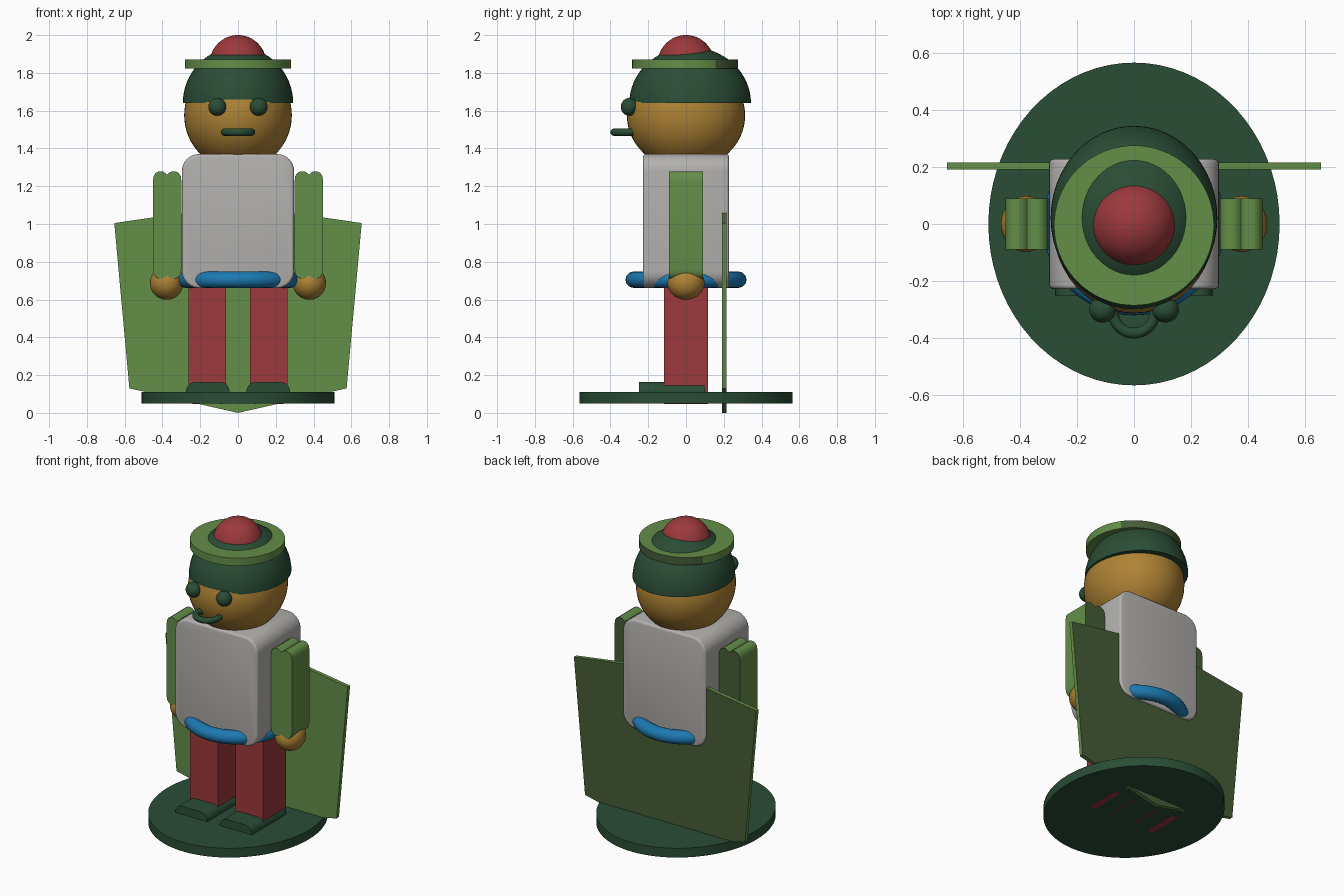
import bpy, bmesh, math
from mathutils import Matrix

if "Cube" in bpy.data.objects:
    bpy.data.objects.remove(bpy.data.objects["Cube"], do_unlink=True)


def material(name, r, g, b):
    """Make a flat colour from 0-255 display values."""
    lin = [((c / 255 + 0.055) / 1.055) ** 2.4 for c in (r, g, b)] + [1]
    m = bpy.data.materials.new(name)
    m.use_nodes = True
    m.diffuse_color = lin
    m.node_tree.nodes["Principled BSDF"].inputs["Base Color"].default_value = lin
    return m


DARK = material("dark green", 42, 77, 53)
LIGHT = material("leaf green", 99, 142, 72)
OLIVE = material("dark olive", 69, 92, 54)
RED = material("red", 156, 57, 60)
SKIN = material("ochre", 174, 130, 52)
GREY = material("light grey", 179, 177, 174)
BLUE = material("blue", 27, 122, 178)


def finish(name, bm, mat):
    bmesh.ops.recalc_face_normals(bm, faces=bm.faces)
    mesh = bpy.data.meshes.new(name)
    bm.to_mesh(mesh)
    bm.free()
    mesh.materials.append(mat)
    ob = bpy.data.objects.new(name, mesh)
    bpy.context.collection.objects.link(ob)
    bpy.ops.object.select_all(action='DESELECT')
    ob.select_set(True)
    bpy.context.view_layer.objects.active = ob
    bpy.ops.object.shade_smooth_by_angle(angle=math.radians(35))
    return ob


def olive_back(ob):
    """Colour the faces that look backwards dark olive."""
    ob.data.materials.append(OLIVE)
    for p in ob.data.polygons:
        p.material_index = int(p.normal.y > 0.6)


def ellipsoid(name, mat, loc, radii, cut_z=None):
    bm = bmesh.new()
    bmesh.ops.create_uvsphere(bm, u_segments=48, v_segments=32, radius=1)
    bm.transform(Matrix.Translation(loc) @ Matrix.Diagonal((*radii, 1)))
    if cut_z is not None:  # keep only the part above the cut, closed below
        geom = bm.verts[:] + bm.edges[:] + bm.faces[:]
        cut = bmesh.ops.bisect_plane(bm, geom=geom, plane_co=(0, 0, cut_z),
                                     plane_no=(0, 0, 1), clear_inner=True)
        rim = [e for e in cut["geom_cut"] if isinstance(e, bmesh.types.BMEdge)]
        bmesh.ops.edgeloop_fill(bm, edges=rim)
    return finish(name, bm, mat)


def disc(name, mat, rx, ry, z0, z1, y=0):
    bm = bmesh.new()
    bmesh.ops.create_cone(bm, cap_ends=True, segments=72, radius1=1, radius2=1, depth=1)
    bm.transform(Matrix.Translation((0, y, (z0 + z1) / 2)) @ Matrix.Diagonal((rx, ry, z1 - z0, 1)))
    return finish(name, bm, mat)


def ring(name, mat, loc, major, minor):
    bpy.ops.mesh.primitive_torus_add(location=loc, major_radius=major, minor_radius=minor,
                                     major_segments=64, minor_segments=20)
    ob = bpy.context.object
    ob.name = name
    ob.data.materials.append(mat)
    bpy.ops.object.shade_smooth_by_angle(angle=math.radians(35))


def extrude(name, mat, points, y0, y1, bevel=0):
    """Extrude an x-z profile along y."""
    bm = bmesh.new()
    face = bm.faces.new([bm.verts.new((x, y0, z)) for x, z in points])
    ext = bmesh.ops.extrude_face_region(bm, geom=[face], use_keep_orig=True)
    moved = [v for v in ext["geom"] if isinstance(v, bmesh.types.BMVert)]
    bmesh.ops.translate(bm, verts=moved, vec=(0, y1 - y0, 0))
    if bevel:
        caps = [e for e in bm.edges if abs(e.verts[0].co.y - e.verts[1].co.y) < 1e-5]
        bmesh.ops.bevel(bm, geom=caps, offset=bevel, segments=3, profile=0.5, affect='EDGES')
    return finish(name, bm, mat)


def rounded(x0, x1, z0, z1, r_bottom, r_top, steps=8):
    """Rectangle profile with rounded corners."""
    corners = [(x1, z1, -1, -1, r_top, 0), (x0, z1, 1, -1, r_top, 1),
               (x0, z0, 1, 1, r_bottom, 2), (x1, z0, -1, 1, r_bottom, 3)]
    pts = []
    for x, z, sx, sz, r, quarter in corners:
        n = steps if r else 0
        for i in range(n + 1):
            a = (quarter + (i / n if n else 0)) * math.pi / 2
            pts.append((x + sx * r + r * math.cos(a), z + sz * r + r * math.sin(a)))
    return pts


# Stand and cape
disc("stand", DARK, 0.51, 0.565, 0.05, 0.11)
half_cape = [(0.575, 0.13), (0.655, 1.005)]
cape = [(0, 0)] + half_cape + [(0, 1.10)] + [(-x, z) for x, z in reversed(half_cape)]
olive_back(extrude("cape", LIGHT, cape, 0.19, 0.215))

# Torso and belt
extrude("torso", GREY, rounded(-0.297, 0.297, 0.66, 1.37, 0.09, 0.09), -0.228, 0.228, 0.015)
ring("belt", BLUE, (0, 0, 0.705), 0.277, 0.043)

# Arm profile: two soft lobes at each end with a shallow notch between them
lobe = [(0.075, 0.235), (0.072, 0.258), (0.062, 0.274), (0.045, 0.284),
        (0.025, 0.284), (0.01, 0.276), (0, 0.266)]
top = lobe + [(-x, z) for x, z in reversed(lobe[:-1])]
arm = top + [(-x, -z) for x, z in top]

# Limbs
for side, s in (("left", 1), ("right", -1)):
    olive_back(extrude(side + "_arm", LIGHT, [(s * 0.375 + x, 0.995 + z) for x, z in arm],
                       -0.09, 0.09))
    ellipsoid(side + "_hand", SKIN, (s * 0.378, 0, 0.687), (0.088, 0.098, 0.088))
    legs = [("leg", 0.063, 0.263, 0.06, 0.75), ("outer_peg", 0.2, 0.24, 0.047, 0.08),
            ("inner_peg", 0.085, 0.093, 0.047, 0.08)]
    for part, x0, x1, z0, z1 in legs:
        x0, x1 = sorted((s * x0, s * x1))
        extrude(side + "_" + part, RED, rounded(x0, x1, z0, z1, 0, 0), -0.117, 0.117)
    x0, x1 = sorted((s * 0.045, s * 0.275))
    extrude(side + "_shoe", DARK, rounded(x0, x1, 0.08, 0.163, 0, 0.05), -0.25, 0.1)
    ellipsoid(side + "_eye", DARK, (s * 0.11, -0.3, 1.62), (0.047, 0.045, 0.047))

# Head and hat
ellipsoid("head", SKIN, (0, 0, 1.575), (0.285, 0.313, 0.287))
ring("mouth", DARK, (0, -0.31, 1.486), 0.072, 0.019)
ellipsoid("cap", DARK, (0, 0.022, 1.64), (0.292, 0.322, 0.297), cut_z=1.64)
olive_back(disc("cap_brim", LIGHT, 0.28, 0.28, 1.822, 1.872, -0.005))
ellipsoid("pompom", RED, (0, 0, 1.85), (0.15, 0.15, 0.15))
